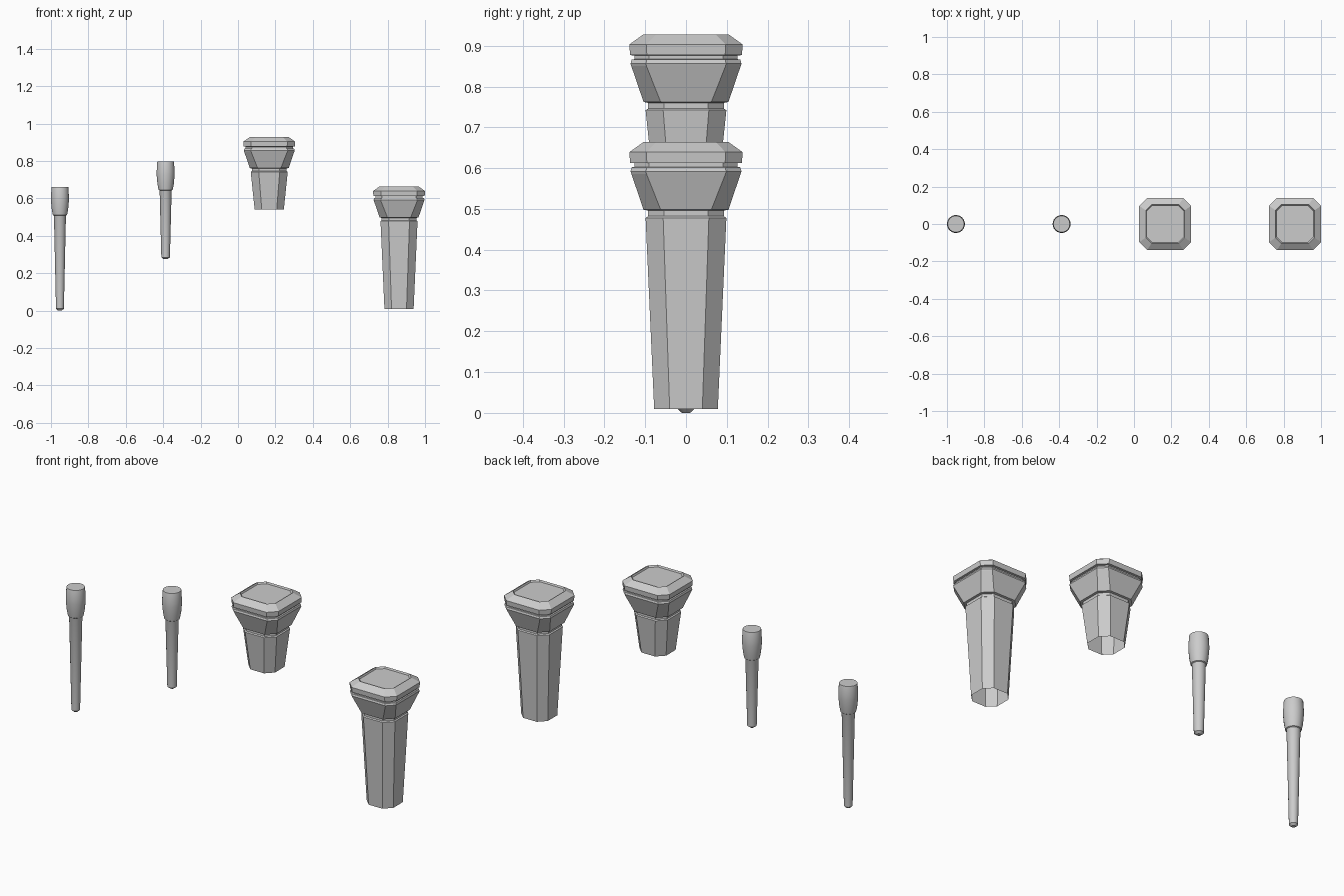
import bpy, bmesh
from math import cos, sin, pi, radians

if "Cube" in bpy.data.objects:
    bpy.data.objects.remove(bpy.data.objects["Cube"])


def loft(name, x, rings, cap_start, smooth=False):
    """Skin a stack of equal-count rings; last ring is always capped."""
    bm = bmesh.new()
    loops = [[bm.verts.new(p) for p in r] for r in rings]
    n = len(loops[0])
    for a, b in zip(loops, loops[1:]):
        for i in range(n):
            j = (i + 1) % n
            bm.faces.new((a[i], a[j], b[j], b[i]))
    bm.faces.new(loops[-1])
    if cap_start:
        bm.faces.new(loops[0][::-1])
    me = bpy.data.meshes.new(name)
    bm.to_mesh(me)
    bm.free()
    ob = bpy.data.objects.new(name, me)
    bpy.context.collection.objects.link(ob)
    ob.location.x = x
    if smooth:
        bpy.ops.object.select_all(action='DESELECT')
        ob.select_set(True)
        bpy.context.view_layer.objects.active = ob
        bpy.ops.object.shade_smooth_by_angle(angle=radians(35))
    return ob


def octagon(w, f, z):
    """Square of half width w with cut corners, flat side half length f."""
    return [(w, -f, z), (w, f, z), (f, w, z), (-f, w, z),
            (-w, f, z), (-w, -f, z), (-f, -w, z), (f, -w, z)]


def circle(r, z, n=24):
    return [(r * cos(2 * pi * i / n), r * sin(2 * pi * i / n), z) for i in range(n)]


# Flared head of the post: half width, flat half length, height above shaft top
HEAD = [(.093, .054, .004), (.093, .054, .018), (.104, .062, .020),
        (.134, .097, .108), (.136, .098, .114), (.133, .096, .124),
        (.126, .091, .125), (.126, .091, .134), (.137, .096, .135),
        (.139, .097, .161), (.104, .073, .186), (.100, .068, .177)]


def post(name, x, z0, z1):
    # Octagonal hollow shaft, open below, with collar and recessed cap
    rings = [octagon(.078, .040, z0), octagon(.099, .056, z1)]
    rings += [octagon(w, f, z1 + h) for w, f, h in HEAD]
    loft(name, x, rings, False)


def pin(name, x, z0, z1, r0):
    # Tapered round shaft with bevelled tip and barrel-shaped head
    rings = [(.010, z0), (r0, z0 + .010), (.032, z1 - .003), (.033, z1),
             (.038, z1 + .003), (.044, z1 + .035), (.048, z1 + .08),
             (.048, z1 + .10), (.045, z1 + .150), (.044, z1 + .153)]
    loft(name, x, [circle(r, z) for r, z in rings], True, True)


pin("long_pin", -.952, 0, .508, .021)
pin("short_pin", -.387, .275, .643, .023)
post("short_post", .167, .541, .742)
post("tall_post", .861, .009, .478)
